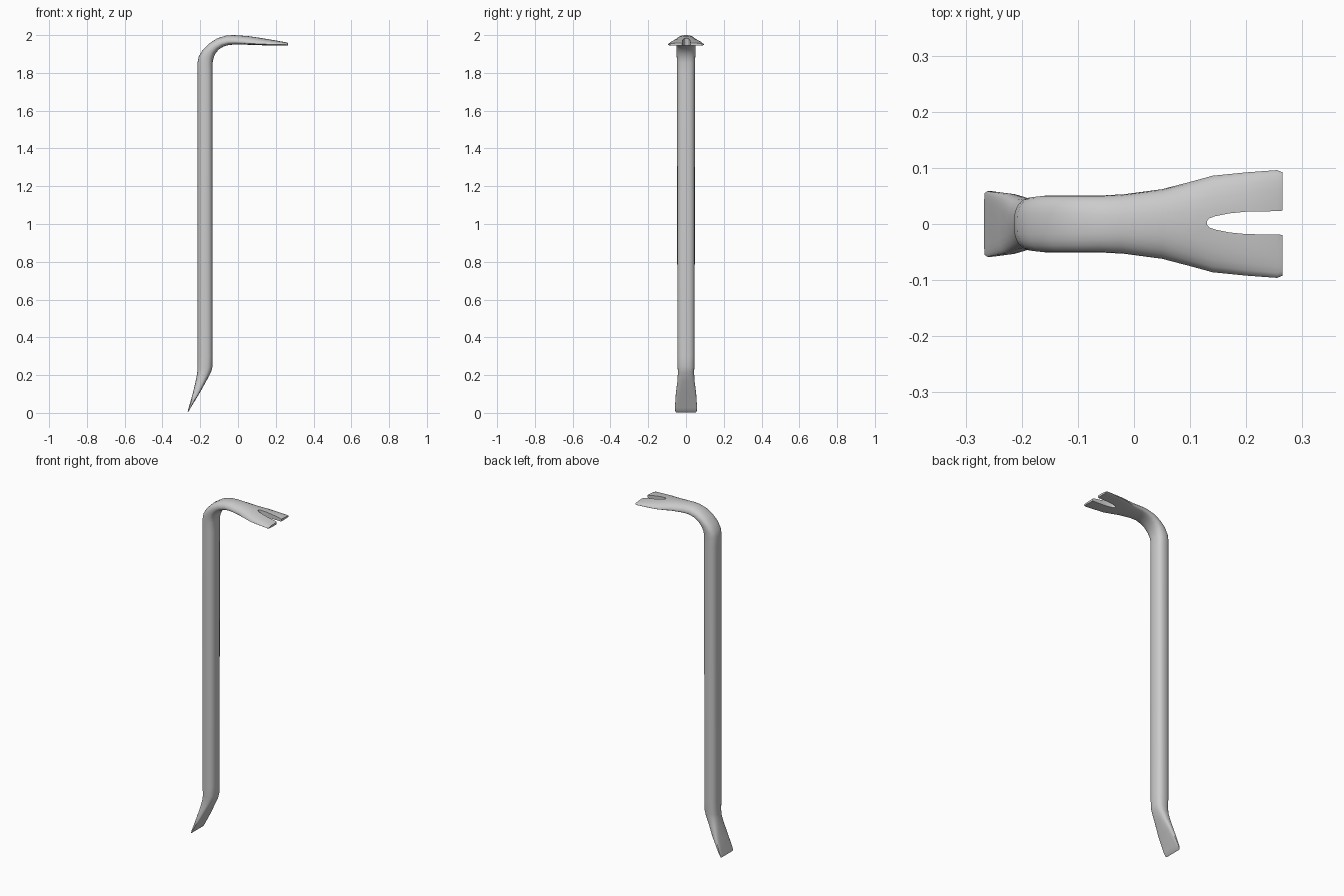
import bpy, bmesh
from math import sin, cos, pi

if "Cube" in bpy.data.objects:
    bpy.data.objects.remove(bpy.data.objects["Cube"])

SIDES = 24


def spow(v, p):
    return (abs(v) ** p) * (1 if v >= 0 else -1)


def section(outer, inner, half, n, dome):
    """Ring between an outer and inner side point: round, boxy (n) or domed."""
    ring = []
    for i in range(SIDES):
        t = 2 * pi * i / SIDES
        u, v = spow(cos(t), 2 / n), spow(sin(t), 2 / n)
        low = -0.75 + (1.75 * max(sin(t), 0) if v > 0 else 0.25 * v)
        f = ((1 - dome) * v + dome * low + 1) / 2
        ring.append((inner[0] + (outer[0] - inner[0]) * f, u * half,
                     inner[1] + (outer[1] - inner[1]) * f))
    return ring


def loft(name, rings):
    bm = bmesh.new()
    rows = [[bm.verts.new(p) for p in r] for r in rings]
    for a, b in zip(rows, rows[1:]):
        for i in range(len(a)):
            j = (i + 1) % len(a)
            bm.faces.new((a[i], a[j], b[j], b[i]))
    bm.faces.new(rows[0])
    bm.faces.new(rows[-1])
    bmesh.ops.recalc_face_normals(bm, faces=bm.faces)
    mesh = bpy.data.meshes.new(name)
    bm.to_mesh(mesh)
    bm.free()
    obj = bpy.data.objects.new(name, mesh)
    bpy.context.collection.objects.link(obj)
    return obj


# Bar: outer point, inner point, half width, squareness, dome amount
stations = [
    # chisel tip
    ((-.267, .003), (-.260, .009), .056, 7, 0),
    ((-.264, .018), (-.250, .028), .059, 6, 0),
    ((-.240, .100), (-.203, .105), .054, 4, 0),
    ((-.226, .160), (-.168, .168), .046, 3, 0),
    ((-.217, .205), (-.143, .215), .043, 2.6, 0),
    ((-.214, .230), (-.135, .245), .044, 2.6, 0),
    # straight shaft
    ((-.214, .300), (-.134, .300), .046, 2.6, 0),
    ((-.214, 1.80), (-.134, 1.80), .047, 2.6, 0),
    # bend
    ((-.214, 1.855), (-.134, 1.855), .048, 2.6, 0),
    ((-.208, 1.886), (-.130, 1.878), .049, 2.6, 0),
    ((-.187, 1.921), (-.120, 1.902), .051, 2.6, 0),
    ((-.152, 1.956), (-.102, 1.924), .051, 2.6, .1),
    ((-.110, 1.983), (-.078, 1.939), .051, 2.5, .25),
    ((-.065, 1.997), (-.048, 1.948), .051, 2.4, .4),
    ((-.025, 2.000), (-.015, 1.950), .053, 2.3, .55),
    # flared claw
    ((.050, 1.995), (.050, 1.949), .062, 2.2, .8),
    ((.100, 1.988), (.100, 1.947), .075, 2.2, .9),
    ((.140, 1.982), (.140, 1.946), .086, 2.3, .9),
    ((.200, 1.972), (.200, 1.945), .092, 2.6, .8),
    ((.255, 1.962), (.255, 1.944), .096, 3, .6),
    ((.265, 1.958), (.265, 1.945), .092, 3, .5),
]
bar = loft("crowbar", [section(*s) for s in stations])

# Nail slot cutter
side = [(.130, .003), (.134, .008), (.145, .012), (.170, .017), (.200, .020), (.260, .021), (.30, .030)]
outline = side + [(x, -y) for x, y in reversed(side)]
slot = loft("slot_cutter", [[(x, y + .002, z) for x, y in outline] for z in (1.85, 2.1)])
slot.hide_render = True

mod = bar.modifiers.new("nail_slot", 'BOOLEAN')
mod.object = slot
mod.solver = 'EXACT'
bpy.context.view_layer.objects.active = bar
bar.select_set(True)
slot.select_set(False)
bpy.ops.object.modifier_apply(modifier=mod.name)
bpy.data.objects.remove(slot)
bpy.ops.object.shade_smooth_by_angle(angle=0.7)
